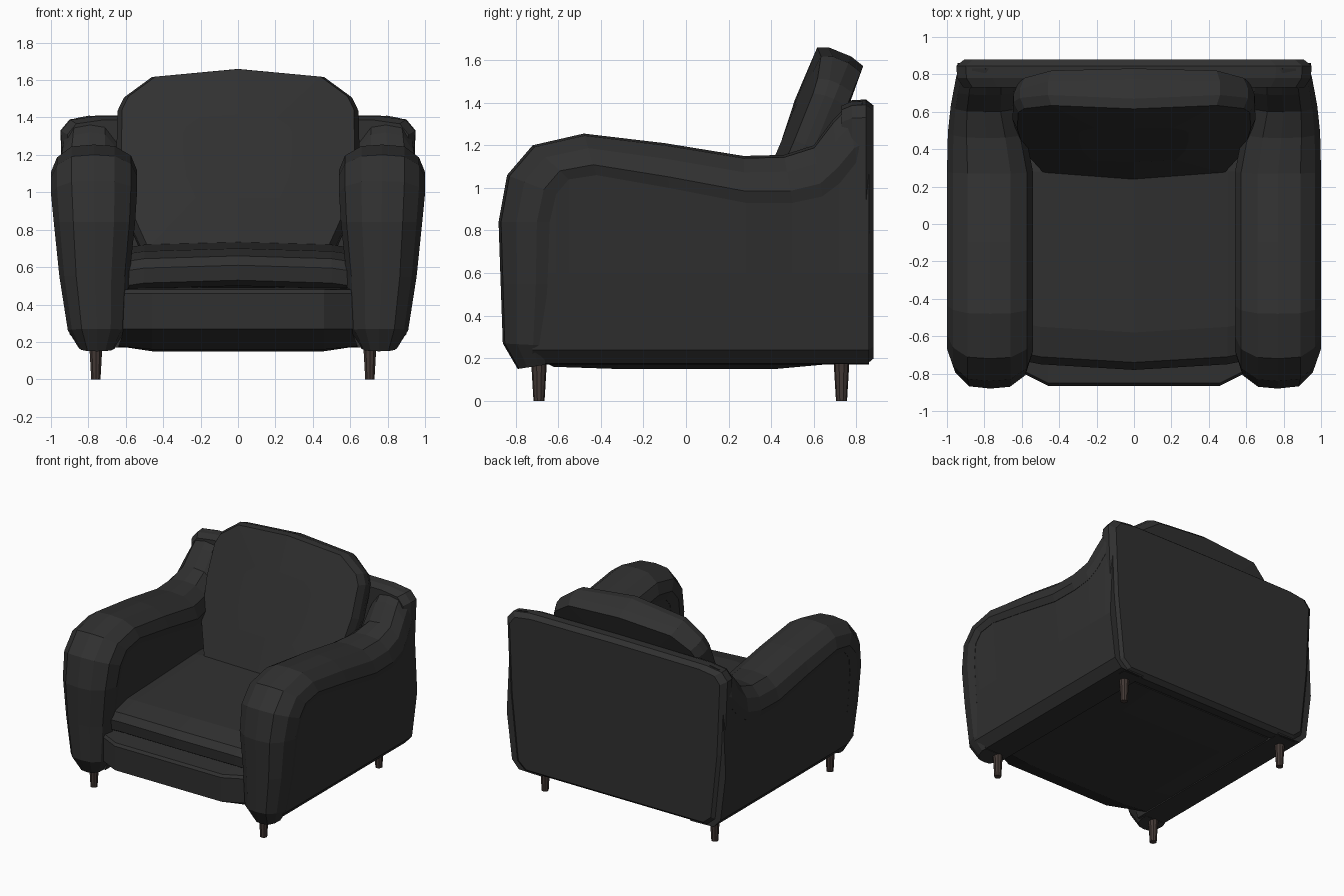
import bpy, bmesh

if "Cube" in bpy.data.objects:
    bpy.data.objects.remove(bpy.data.objects["Cube"])


def material(name, rgb):
    m = bpy.data.materials.new(name)
    m.diffuse_color = (*rgb, 1)
    m.use_nodes = True
    m.node_tree.nodes["Principled BSDF"].inputs["Base Color"].default_value = m.diffuse_color
    return m


FABRIC = material("dark_fabric", (0.03, 0.03, 0.03))
WOOD = material("dark_wood", (0.055, 0.04, 0.035))


def loft(name, rings, mat=FABRIC):
    """Skin a list of equally long closed rings and cap both ends."""
    bm = bmesh.new()
    loops = [[bm.verts.new(p) for p in ring] for ring in rings]
    n = len(loops[0])
    for a, b in zip(loops, loops[1:]):
        for i in range(n):
            j = (i + 1) % n
            bm.faces.new((a[i], a[j], b[j], b[i]))
    bm.faces.new(loops[0])
    bm.faces.new(loops[-1])
    bmesh.ops.recalc_face_normals(bm, faces=bm.faces)
    mesh = bpy.data.meshes.new(name)
    bm.to_mesh(mesh)
    bm.free()
    mesh.materials.append(mat)
    ob = bpy.data.objects.new(name, mesh)
    bpy.context.collection.objects.link(ob)
    return ob


def mirrored(half):
    """Close a half outline (x, z) running bottom centre to top centre."""
    return half + [(-x, z) for x, z in reversed(half) if x > 0]


# Arm path: inner edge (y, z), outer edge (y, z), inner x, outer x
ARM = [
    (-.66, .17, -.79, .15, .66, .85), (-.67, .26, -.86, .27, .60, .91),
    (-.65, .55, -.87, .55, .58, .955), (-.64, .84, -.88, .84, .55, .985),
    (-.61, .97, -.84, 1.06, .54, 1.0), (-.55, 1.04, -.72, 1.20, .54, 1.0),
    (-.42, 1.06, -.48, 1.255, .54, 1.0), (-.08, 1.0, -.10, 1.21, .54, 1.0),
    (.28, .93, .27, 1.15, .54, 1.0), (.50, .93, .46, 1.155, .58, .995),
    (.64, .96, .60, 1.20, .62, .98), (.72, 1.02, .69, 1.32, .62, .965),
    (.80, 1.12, .76, 1.39, .63, .95), (.86, 1.15, .83, 1.41, .66, .93),
]
# Arm cross-section: (fraction across x, fraction from inner to outer edge)
SECTION = [(.05, 0), (0, .3), (.07, .7), (.26, .96), (.5, 1),
           (.76, .95), (.93, .65), (1, .25), (.96, 0)]

for side, s in (("left", -1), ("right", 1)):
    # Padded roll running up the front and along the top of the arm
    loft(side + "_arm_roll",
         [[(s * (xi + (xo - xi) * u), iy + (oy - iy) * t, iz + (oz - iz) * t)
           for u, t in SECTION] for iy, iz, oy, oz, xi, xo in ARM])
    # Side panels below the roll
    rings = []
    for k, (iy, iz, _, _, xi, xo) in enumerate(ARM[3:]):
        y = -.72 if k == 0 else iy
        rings.append([(s * x, y, z) for x, z in (
            (xi + (xo - xi) * .955, iz + .01), (.945, .6), (.90, .24), (.84, .175),
            (.64, .17), (.60, .28), (xi + .025, iz + .01))])
    loft(side + "_arm_panel", rings)

# Back shell: rounded slab
back = mirrored([(0, .17), (.80, .17), (.87, .23), (.925, .75), (.95, 1.33),
                 (.90, 1.39), (.76, 1.41), (0, 1.415)])
loft("back_shell", [[(x * f, y, .8 + (z - .8) * f) for x, z in back]
                    for y, f in ((.73, .96), (.78, .995), (.845, 1), (.88, .955))])

# Leaning back cushion
cushion = mirrored([(0, .69), (.50, .70), (.61, .95), (.65, 1.25), (.645, 1.48),
                    (.61, 1.55), (.46, 1.65), (0, 1.68)])
rings = []
for off, f in ((0, .45), (.005, .96), (.055, 1), (.17, 1), (.24, .96), (.25, .45)):
    ring = []
    for x, z in cushion:
        x, z = x * f, 1.2 + (z - 1.2) * f
        d = off + (.06 * (x / .6) ** 2 if off < .1 else 0)
        ring.append((x, .23 + (z - .72) * .405 + d * .92, z - d * .37))
    rings.append(ring)
loft("back_cushion", rings)

# Seat cushion: side profile carried across x
seat = [(-.72, .50), (-.77, .53), (-.78, .61), (-.74, .66), (-.58, .70),
        (.28, .735), (.65, .70), (.65, .48)]
loft("seat_cushion", [[(x, y + dy if y < -.5 else y, z - dz) for y, z in seat]
                      for x, dy, dz in ((-.60, .05, .03), (-.5, .03, .015), (0, 0, 0),
                                        (.5, .03, .015), (.60, .05, .03))])

# Base with front apron
base = [(-.86, .27), (-.865, .46), (-.85, .48), (-.65, .49), (.75, .49), (.75, .18),
        (.42, .15), (-.32, .15), (-.62, .16)]
loft("base", [[(x, y + dy if y < -.8 else y, max(z, zmin)) for y, z in base]
              for x, dy, zmin in ((-.66, .10, .18), (-.46, 0, 0),
                                  (.46, 0, 0), (.66, .10, .18))])

# Tapered legs
for fb, y in (("front", -.69), ("back", .73)):
    for side, x in (("left", -.76), ("right", .705)):
        bpy.ops.mesh.primitive_cone_add(vertices=10, radius1=.026, radius2=.038,
                                        depth=.2, location=(x, y, .1))
        leg = bpy.context.object
        leg.name = f"{fb}_{side}_leg"
        leg.data.materials.append(WOOD)
